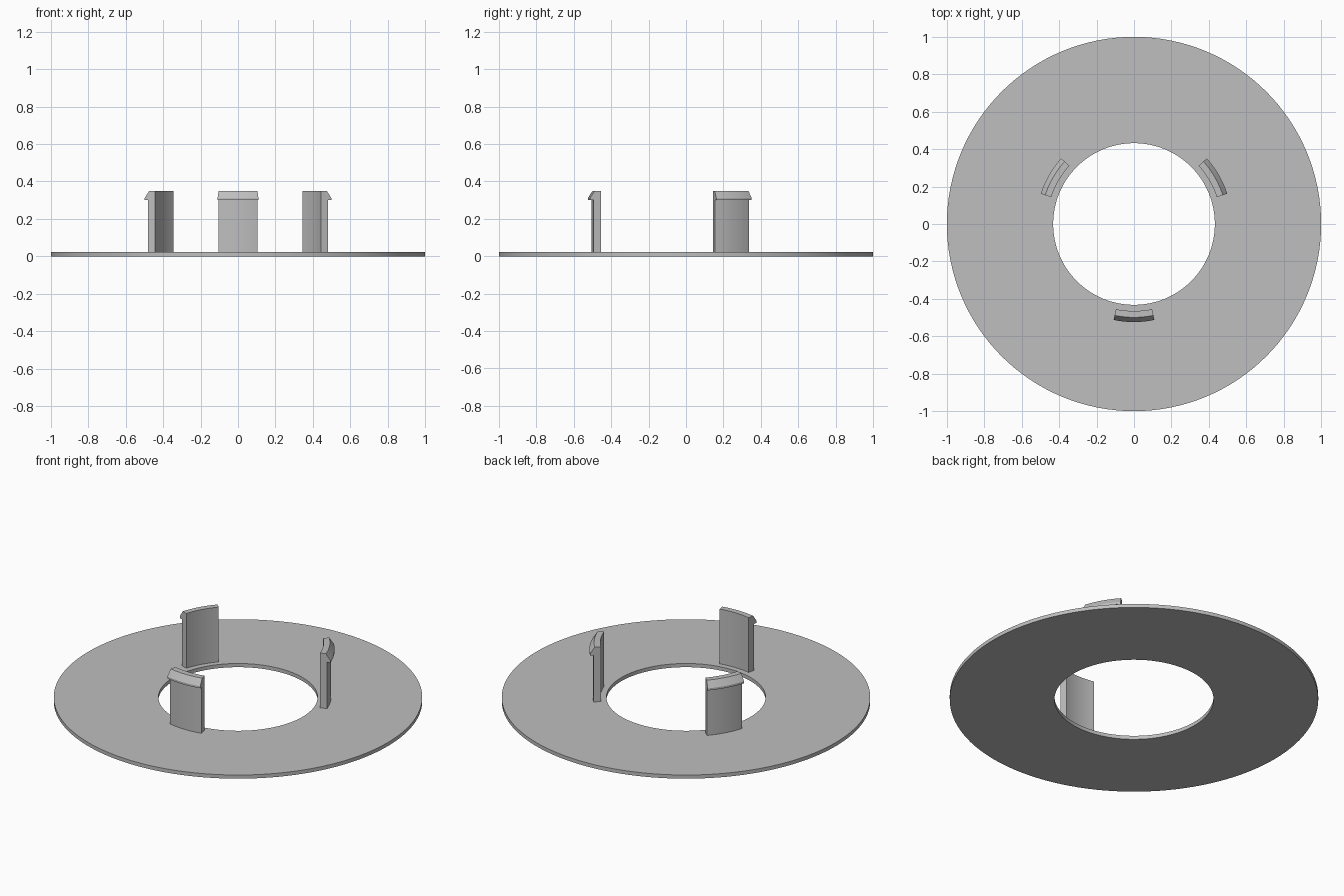
import bpy
import bmesh
from math import radians, sin, cos

cube = bpy.data.objects.get("Cube")
if cube:
    bpy.data.objects.remove(cube, do_unlink=True)

# Single grey material
grey = bpy.data.materials.new("light_grey")
grey.use_nodes = True
colour = (0.52, 0.52, 0.52, 1)
grey.diffuse_color = colour
grey.node_tree.nodes["Principled BSDF"].inputs["Base Color"].default_value = colour


def sweep(name, profile, start, end, steps):
    """Sweep a closed (radius, z) profile about z, capping partial sweeps."""
    full = end - start >= 360
    bm = bmesh.new()
    rings = []
    for i in range(steps if full else steps + 1):
        a = radians(start + (end - start) * i / steps)
        rings.append([bm.verts.new((r * cos(a), r * sin(a), z)) for r, z in profile])
    n = len(profile)
    for i in range(steps):
        a, b = rings[i], rings[(i + 1) % len(rings)]
        for j in range(n):
            k = (j + 1) % n
            bm.faces.new((a[j], b[j], b[k], a[k]))
    if not full:
        bm.faces.new(rings[0])
        bm.faces.new(rings[-1])
    bmesh.ops.recalc_face_normals(bm, faces=bm.faces)
    mesh = bpy.data.meshes.new(name)
    bm.to_mesh(mesh)
    bm.free()
    mesh.materials.append(grey)
    obj = bpy.data.objects.new(name, mesh)
    bpy.context.collection.objects.link(obj)
    bpy.ops.object.select_all(action="DESELECT")
    obj.select_set(True)
    bpy.context.view_layer.objects.active = obj
    bpy.ops.object.shade_smooth_by_angle(angle=radians(20))
    return obj


# Flat ring plate
PLATE_TOP = 0.022
sweep("ring_plate", [(0.432, 0), (1, 0), (1, PLATE_TOP), (0.432, PLATE_TOP)], 0, 360, 128)

# Three curved snap clips with an outward hooked lip
clip_profile = [(0.465, PLATE_TOP), (0.505, PLATE_TOP), (0.505, 0.30),
                (0.524, 0.30), (0.524, 0.312), (0.499, 0.35), (0.465, 0.35)]
for name, angle in (("front_clip", -90), ("left_clip", 30), ("right_clip", 150)):
    sweep(name, clip_profile, angle - 12, angle + 12, 12)
